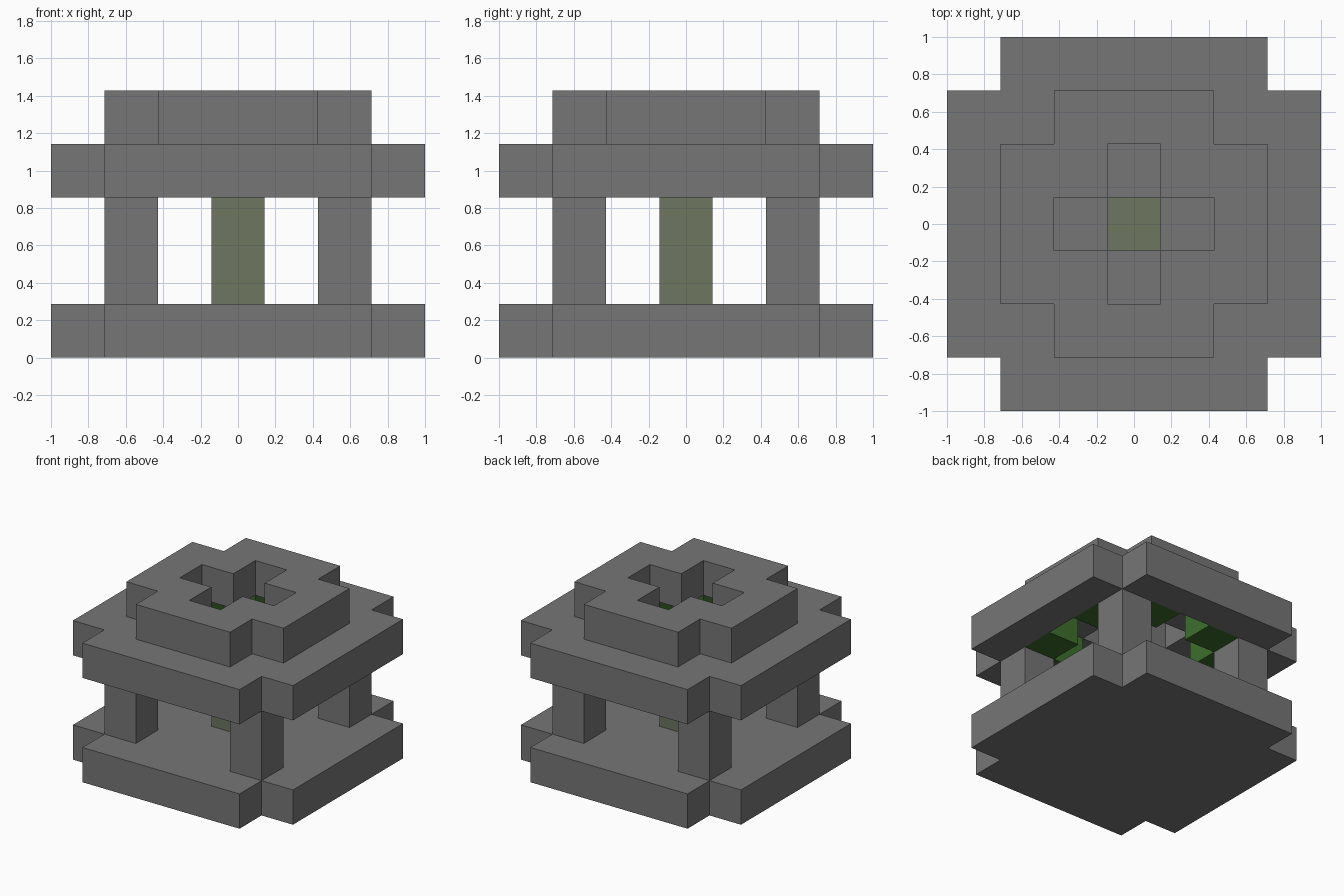
import bpy
import bmesh
from mathutils import Matrix, Vector

if "Cube" in bpy.data.objects:
    bpy.data.objects.remove(bpy.data.objects["Cube"], do_unlink=True)

U = 2 / 7  # one building block


def material(name, rgb):
    m = bpy.data.materials.new(name)
    m.use_nodes = True
    m.diffuse_color = (*rgb, 1)
    m.node_tree.nodes["Principled BSDF"].inputs["Base Color"].default_value = (*rgb, 1)
    return m


grey = material("stone grey", (0.181, 0.181, 0.181))
moss = material("mossy stone", (0.153, 0.181, 0.112))
green = material("leaf green", (0.045, 0.156, 0.025))


def finish(name, bm, mat):
    bmesh.ops.recalc_face_normals(bm, faces=bm.faces)
    bmesh.ops.scale(bm, vec=(U, U, U), verts=bm.verts)
    mesh = bpy.data.meshes.new(name)
    bm.to_mesh(mesh)
    bm.free()
    mesh.materials.append(mat)
    bpy.context.collection.objects.link(bpy.data.objects.new(name, mesh))


def cross(reach, notch):
    """Square outline with its four corners notched."""
    quarter = [Vector((reach, notch)), Vector((notch, notch)), Vector((notch, reach))]
    points = []
    for _ in range(4):
        points += [p.copy() for p in quarter]
        quarter = [Vector((-p.y, p.x)) for p in quarter]
    return points


def slab(name, z, outer, inner=None):
    """One block high notched slab, open in the middle if inner is given."""
    bm = bmesh.new()

    def ring(points, h):
        return [bm.verts.new((p.x, p.y, h)) for p in points]

    def bridge(a, b):
        for i in range(len(a)):
            j = (i + 1) % len(a)
            bm.faces.new((a[i], a[j], b[j], b[i]))

    low, high = ring(cross(*outer), z), ring(cross(*outer), z + 1)
    bridge(low, high)
    if inner:
        low_in, high_in = ring(cross(*inner), z), ring(cross(*inner), z + 1)
        bridge(low_in, high_in)
        bridge(low, low_in)
        bridge(high, high_in)
    else:
        bm.faces.new(low)
        bm.faces.new(high)
    finish(name, bm, grey)


def block(name, x, y, z, height, mat):
    bm = bmesh.new()
    place = Matrix.Translation((x, y, z + height / 2)) @ Matrix.Diagonal((1, 1, height, 1))
    bmesh.ops.create_cube(bm, size=1, matrix=place)
    finish(name, bm, mat)


# Stepped stone slabs
slab("base", 0, (3.5, 2.5))
slab("roof_frame", 3, (3.5, 2.5), (2.5, 1.5))
slab("roof_cap", 4, (2.5, 1.5), (1.5, 0.5))

# Central column
block("central_column", 0, 0, 1, 2, moss)

# Corner pillars, with a pair of leaf blocks beside the top of each
for sx, side in ((-1, "right"), (1, "left")):
    for sy, end in ((-1, "front"), (1, "back")):
        block(f"pillar_{end}_{side}", 2 * sx, 2 * sy, 1, 2, grey)
        block(f"leaf_block_{end}_{side}_a", sx, 2 * sy, 3, 1, green)
        block(f"leaf_block_{end}_{side}_b", 2 * sx, sy, 3, 1, green)
